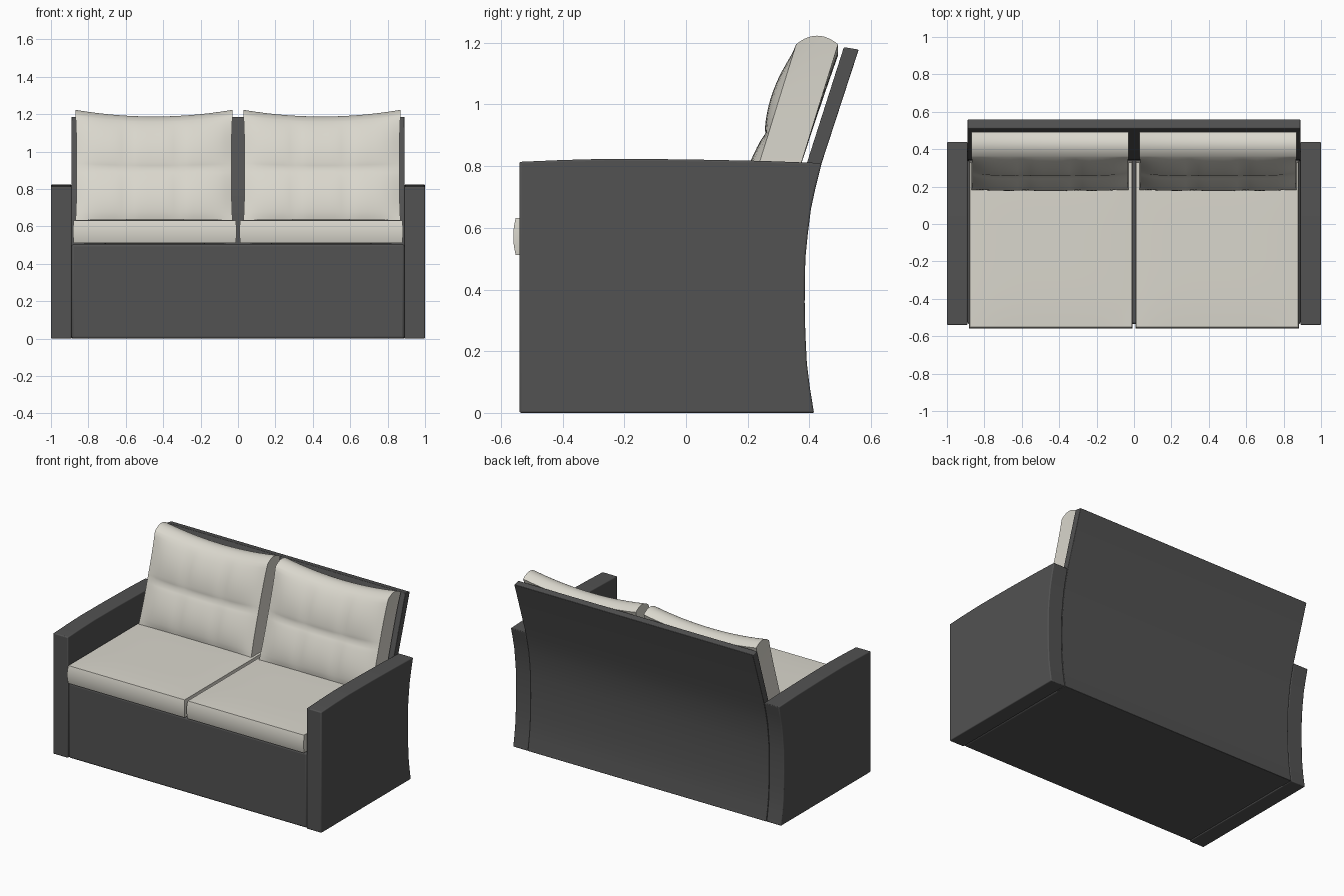
import bpy, bmesh, math

if "Cube" in bpy.data.objects:
    bpy.data.objects.remove(bpy.data.objects["Cube"])


def material(name, rgb):
    m = bpy.data.materials.new(name)
    m.diffuse_color = (*rgb, 1)
    m.use_nodes = True
    m.node_tree.nodes["Principled BSDF"].inputs["Base Color"].default_value = m.diffuse_color
    return m


DARK = material("dark grey upholstery", (0.085, 0.085, 0.085))
CREAM = material("cream fabric", (0.70, 0.68, 0.61))


def finish(bm, name, mat, bevel=0.0, segments=3, angle=40):
    bmesh.ops.recalc_face_normals(bm, faces=bm.faces)
    me = bpy.data.meshes.new(name)
    bm.to_mesh(me)
    bm.free()
    ob = bpy.data.objects.new(name, me)
    bpy.context.collection.objects.link(ob)
    me.materials.append(mat)
    if bevel:
        b = ob.modifiers.new("soft edges", "BEVEL")
        b.width, b.segments = bevel, segments
        b.limit_method, b.angle_limit = "ANGLE", math.radians(40)
    bpy.ops.object.select_all(action="DESELECT")
    ob.select_set(True)
    bpy.context.view_layer.objects.active = ob
    bpy.ops.object.shade_smooth_by_angle(angle=math.radians(angle))
    return ob


def extrude_profile(name, pts, x0, x1, mat, bevel):
    """Extrude a (y, z) side profile from x0 to x1."""
    bm = bmesh.new()
    face = bm.faces.new([bm.verts.new((x0, y, z)) for y, z in pts])
    out = bmesh.ops.extrude_face_region(bm, geom=[face])
    for v in out["geom"]:
        if isinstance(v, bmesh.types.BMVert):
            v.co.x = x1
    return finish(bm, name, mat, bevel)


# curved rear line shared by the arms and the back panel
REAR = [(0.415, 0), (0.402, 0.08), (0.392, 0.16), (0.387, 0.26), (0.385, 0.36),
        (0.387, 0.50), (0.395, 0.58), (0.405, 0.66), (0.42, 0.73), (0.44, 0.81)]

# arms
ARM = [(-0.54, 0)] + REAR + [(0.25, 0.817), (0.0, 0.822), (-0.25, 0.824), (-0.4, 0.82), (-0.54, 0.814)]
for side, s in (("left", -1), ("right", 1)):
    extrude_profile(side + "_arm", ARM, s * 0.89, s * 1.0, DARK, 0.006)

# leaning back panel
BACK = REAR + [(0.56, 1.178), (0.512, 1.186), (0.392, 0.81), (0.345, 0.62), (0.335, 0.45), (0.335, 0)]
extrude_profile("back_panel", BACK, -0.89, 0.89, DARK, 0.004)

# seat base
extrude_profile("seat_base", [(-0.535, 0), (0.36, 0), (0.36, 0.505), (-0.535, 0.505)],
                -0.89, 0.89, DARK, 0.012)


def puffy(name, shape, angle=50):
    """Finely divided cube in -1..1, each vertex moved by shape(u, v, w)."""
    bm = bmesh.new()
    bmesh.ops.create_cube(bm, size=2)
    bmesh.ops.subdivide_edges(bm, edges=bm.edges[:], cuts=23, use_grid_fill=True)
    for v in bm.verts:
        v.co = shape(*v.co)
    return finish(bm, name, CREAM, angle=angle)


for side, s in (("left", -1), ("right", 1)):
    # seat cushion, gently crowned, with a rounded front
    def seat(u, v, w, s=s):
        crown = (1 - u ** 4) * (1 - v ** 4)
        x = s * 0.445 + u * (0.437 - 0.004 * w * w)
        y = -0.112 + v * (0.44 + 0.008 * (1 - w * w))
        z = 0.572 + w * (0.060 + 0.006 * crown)
        return x, y, z

    # back cushion: leaning, sagging top, tufted front
    def back(u, v, w, s=s):
        t = (v + 1) / 2
        x = s * 0.449 + u * (0.414 + 0.006 * abs(v) ** 3)
        z = 0.63 + 0.565 * t + 0.028 * (1 - w * w) * t ** 3 - 0.036 * (1 - u * u) * t ** 2
        y = 0.25 + 0.175 * t + w * 0.068
        if w < 0:
            crease = 1 - 0.4 * sum(math.exp(-((u - c) / 0.08) ** 2) for c in (-1 / 3, 1 / 3))
            pad = abs(math.sin(2 * math.pi * t)) ** 0.7 * 0.022 * crease + 0.012 * (1 - v ** 4)
            y += w * pad * (1 - u ** 6)
        return x, y, z

    puffy(side + "_seat_cushion", seat)
    puffy(side + "_back_cushion", back)
